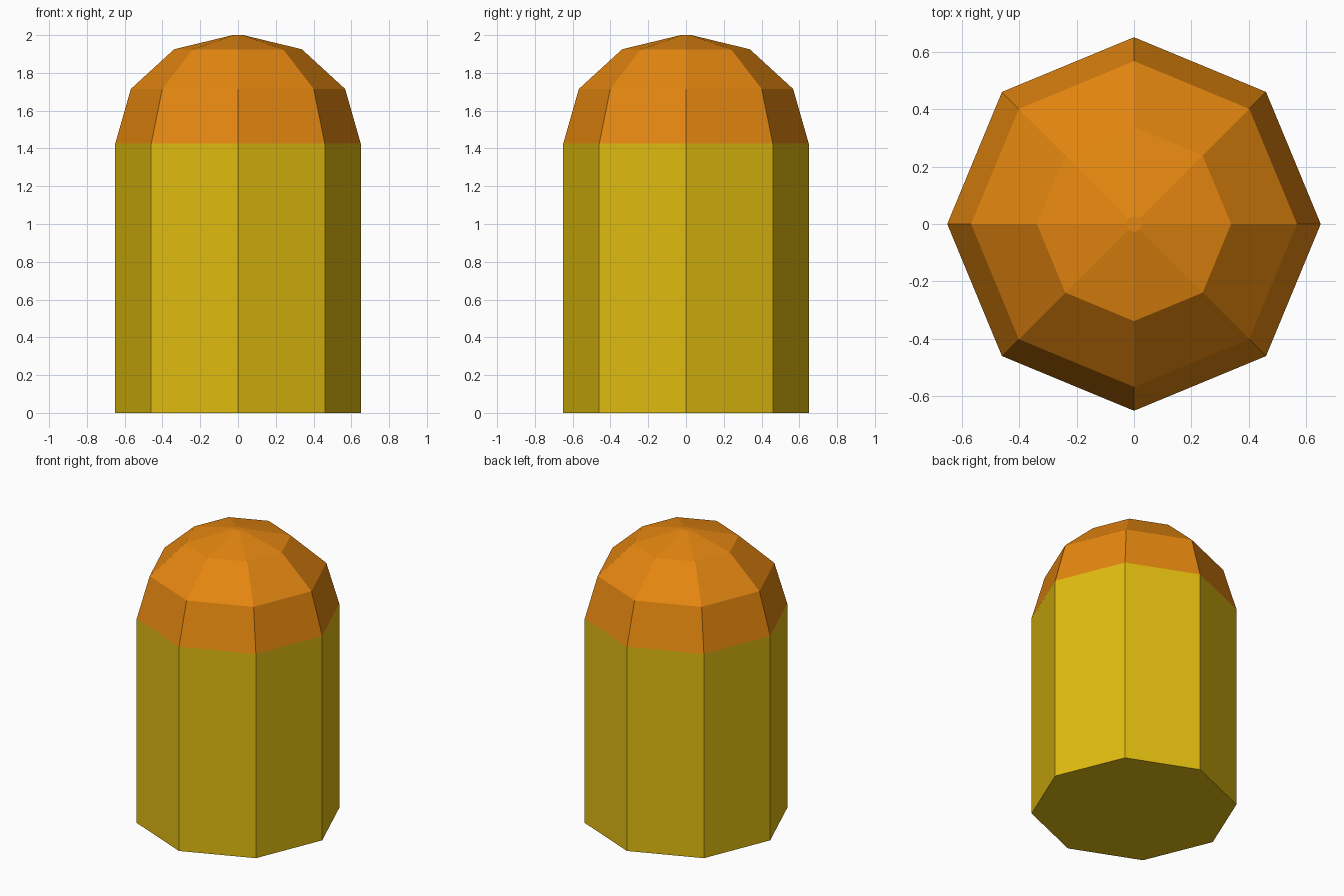
import bpy, bmesh, math

if "Cube" in bpy.data.objects:
    bpy.data.objects.remove(bpy.data.objects["Cube"])

SIDES = 8


def material(name, color):
    m = bpy.data.materials.new(name)
    m.diffuse_color = (*color, 1)
    m.use_nodes = True
    m.node_tree.nodes["Principled BSDF"].inputs["Base Color"].default_value = m.diffuse_color
    return m


def lathe(name, profile, mat, cap_bottom=False, cap_top=False):
    """Revolve (radius, z) points into a flat-sided solid, corners on the axes."""
    bm = bmesh.new()
    rings = [[bm.verts.new((r * math.cos(math.tau * i / SIDES),
                            r * math.sin(math.tau * i / SIDES), z))
              for i in range(SIDES)] for r, z in profile]
    for low, high in zip(rings, rings[1:]):
        for i in range(SIDES):
            j = (i + 1) % SIDES
            bm.faces.new((low[i], low[j], high[j], high[i]))
    if cap_bottom:
        bm.faces.new(rings[0][::-1])
    if cap_top:
        bm.faces.new(rings[-1])
    mesh = bpy.data.meshes.new(name)
    bm.to_mesh(mesh)
    bm.free()
    mesh.materials.append(mat)
    obj = bpy.data.objects.new(name, mesh)
    bpy.context.collection.objects.link(obj)
    return obj


yellow = material("brass yellow", (0.75, 0.50, 0.005))
orange = material("copper orange", (0.78, 0.24, 0.005))

# straight casing
lathe("casing", [(0.65, 0), (0.65, 1.425)], yellow, cap_bottom=True)
# faceted domed tip
lathe("domed_tip", [(0.65, 1.425), (0.567, 1.715), (0.338, 1.925), (0.028, 2.0)],
      orange, cap_top=True)
